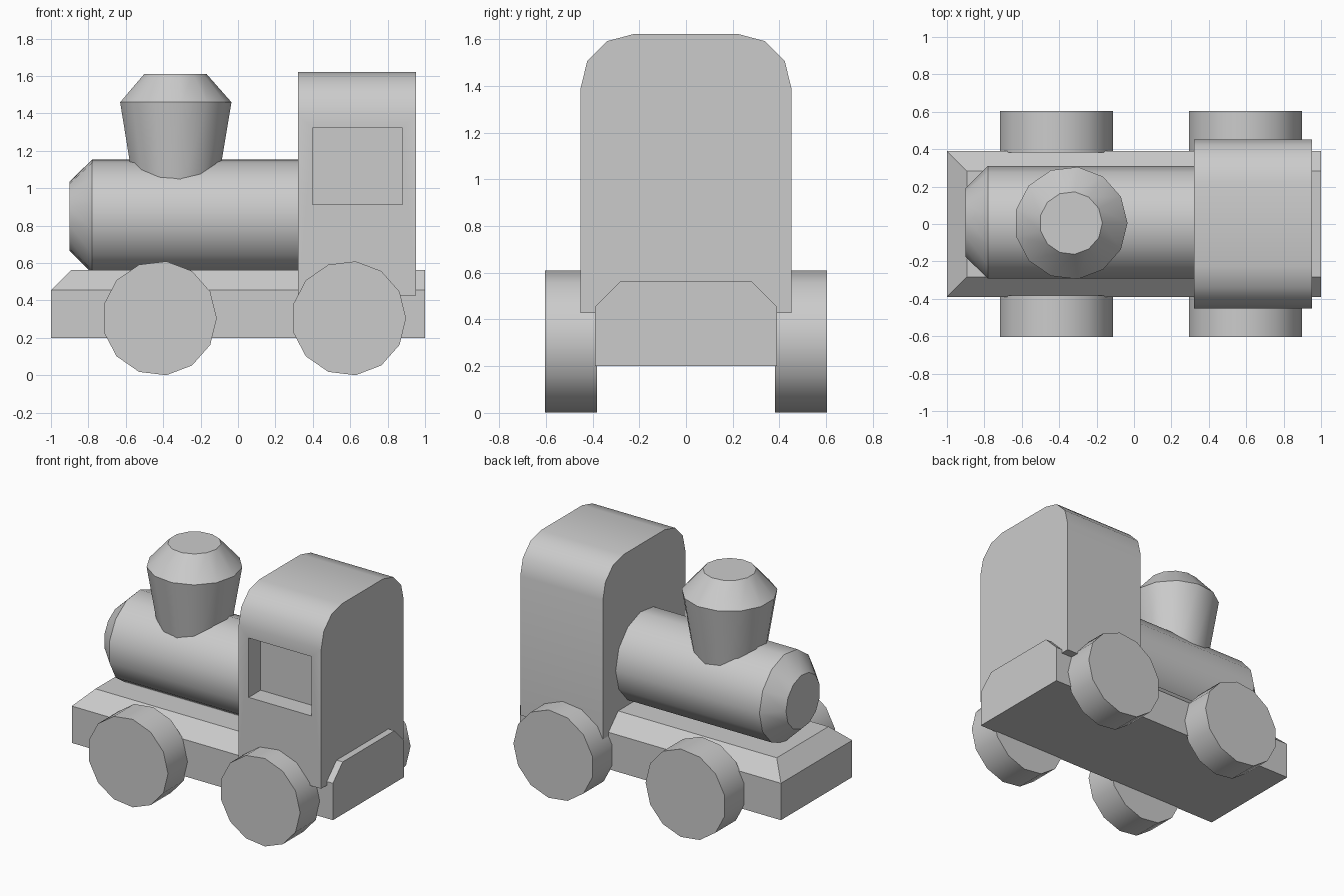
import bpy, bmesh, math

if "Cube" in bpy.data.objects:
    bpy.data.objects.remove(bpy.data.objects["Cube"])

SIDES = 13


def finish(ob):
    bpy.ops.object.select_all(action='DESELECT')
    ob.select_set(True)
    bpy.context.view_layer.objects.active = ob
    bpy.ops.object.shade_smooth_by_angle(angle=math.radians(38))


def loft(name, rings, smooth=True):
    """Closed solid skinned through rings of equal point count."""
    bm = bmesh.new()
    loops = [[bm.verts.new(p) for p in ring] for ring in rings]
    n = len(rings[0])
    for a, b in zip(loops, loops[1:]):
        for i in range(n):
            j = (i + 1) % n
            bm.faces.new((a[i], a[j], b[j], b[i]))
    bm.faces.new(loops[0])
    bm.faces.new(loops[-1])
    bmesh.ops.recalc_face_normals(bm, faces=bm.faces)
    me = bpy.data.meshes.new(name)
    bm.to_mesh(me)
    bm.free()
    ob = bpy.data.objects.new(name, me)
    bpy.context.collection.objects.link(ob)
    if smooth:
        finish(ob)
    return ob


def turned(name, axis, centre, profile):
    """Round part: profile is (position along axis, radius) pairs."""
    rings = []
    for t, r in profile:
        ring = []
        for i in range(SIDES):
            a = 2 * math.pi * i / SIDES
            u, v = r * math.cos(a), r * math.sin(a)
            p = {'x': (t, u, v), 'y': (u, t, v), 'z': (u, v, t)}[axis]
            ring.append([p[k] + centre[k] for k in range(3)])
        rings.append(ring)
    return loft(name, rings)


def rect(x0, x1, y, z):
    return [(x0, -y, z), (x1, -y, z), (x1, y, z), (x0, y, z)]


# Chassis, top edges chamfered on three sides
loft("chassis", [rect(-1, 1, 0.39, 0.2),
                 rect(-1, 1, 0.39, 0.455),
                 rect(-0.893, 1, 0.283, 0.562)])
# square off the rear end: the rear chamfer corners stay in the x = 1 plane

# Boiler with tapered nose
turned("boiler", 'x', (0, 0.005, 0.85),
       [(-0.9, 0.187), (-0.78, 0.306), (0.4, 0.306)])

# Flared chimney
turned("chimney", 'z', (-0.337, 0.005, 0),
       [(0.95, 0.217), (1.46, 0.302), (1.612, 0.168)])

# Wheels
for end, x in (("front", -0.42), ("rear", 0.592)):
    for side, s in (("right", -1), ("left", 1)):
        turned(f"{end}_{side}_wheel", 'y', (x, 0, 0.305),
               [(s * 0.382, 0.3066), (s * 0.604, 0.3066)])

# Cab: rounded-roof profile extruded along x
half = [(0.451, 0.428), (0.451, 1.392), (0.423, 1.507), (0.338, 1.592), (0.226, 1.622)]
outline = half + [(-y, z) for y, z in reversed(half)]
cab = loft("cab", [[(x, y, z) for y, z in outline] for x in (0.321, 0.953)], smooth=False)

# Window recess in the front side of the cab
cutter = loft("window_cutter", [[(x, y, z) for x, y in
              ((0.398, -0.6), (0.88, -0.6), (0.88, -0.32), (0.398, -0.32))]
              for z in (0.912, 1.323)], smooth=False)
mod = cab.modifiers.new("window", 'BOOLEAN')
mod.operation = 'DIFFERENCE'
mod.solver = 'EXACT'
mod.object = cutter
bpy.context.view_layer.objects.active = cab
bpy.ops.object.modifier_apply(modifier=mod.name)
bpy.data.objects.remove(cutter)
finish(cab)
